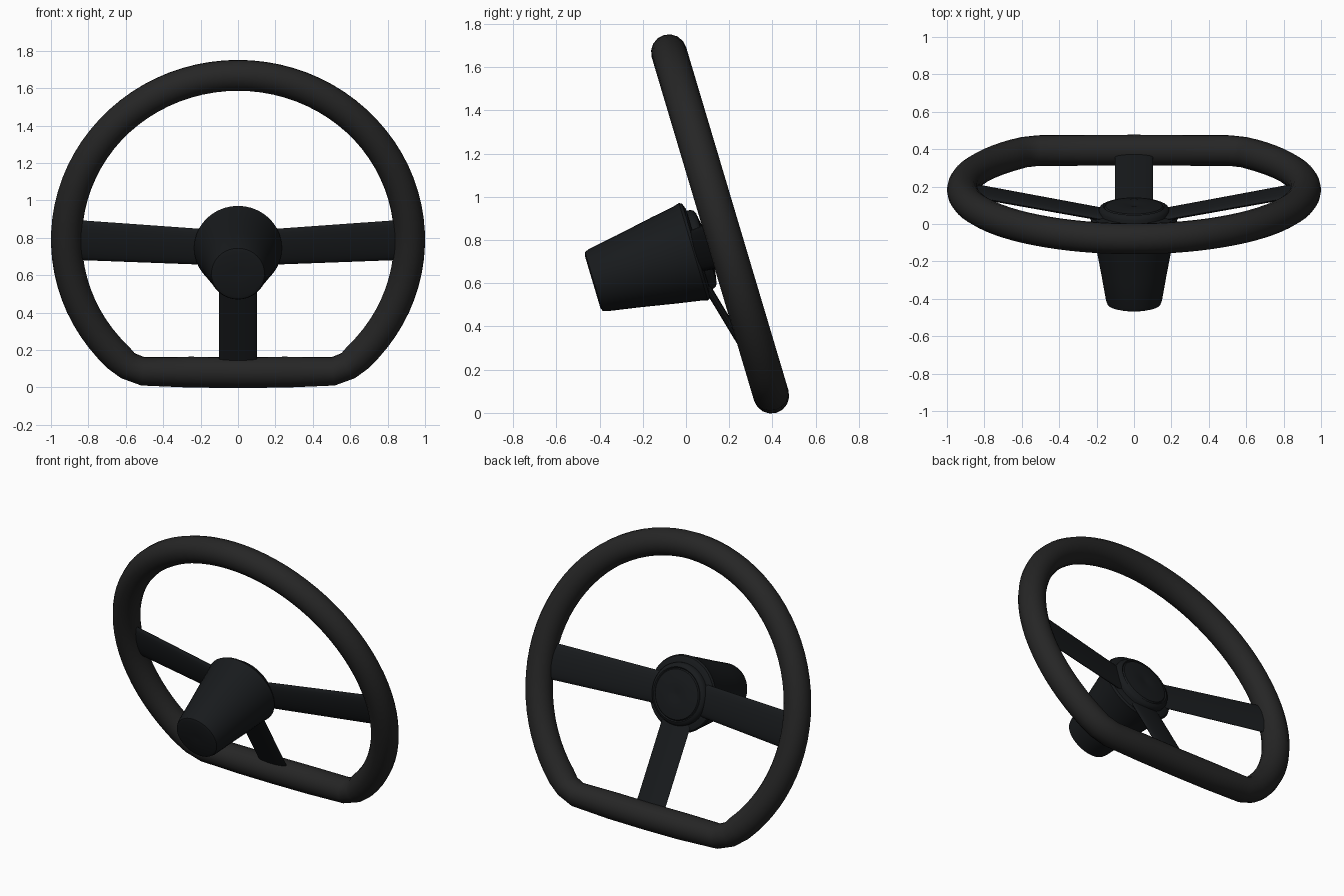
import bpy, bmesh, math
from mathutils import Vector, Matrix

if "Cube" in bpy.data.objects:
    bpy.data.objects.remove(bpy.data.objects["Cube"])

# Wheel frame: local x = right, local y = up in the wheel plane, local z = towards the column
FRAME = Matrix.Translation((0, 0.183, 0.79)) @ Matrix.Rotation(math.radians(106.6), 4, 'X')


def material(name, color):
    m = bpy.data.materials.new(name)
    m.diffuse_color = color
    m.use_nodes = True
    m.node_tree.nodes["Principled BSDF"].inputs["Base Color"].default_value = m.diffuse_color
    return m


GRIP = material("grip", (0.019, 0.019, 0.019, 1))
TRIM = material("trim", (0.009, 0.0105, 0.012, 1))


def loft(name, rings, mat, closed=False, angle=40):
    """Skin a list of equal-length point rings."""
    bm = bmesh.new()
    loops = [[bm.verts.new(p) for p in r] for r in rings]
    n = len(rings[0])
    pairs = list(zip(loops, loops[1:])) + ([(loops[-1], loops[0])] if closed else [])
    for a, b in pairs:
        for i in range(n):
            j = (i + 1) % n
            bm.faces.new((a[i], a[j], b[j], b[i]))
    if not closed:
        bm.faces.new(loops[0])
        bm.faces.new(loops[-1])
    bmesh.ops.recalc_face_normals(bm, faces=bm.faces)
    me = bpy.data.meshes.new(name)
    bm.to_mesh(me)
    bm.free()
    ob = bpy.data.objects.new(name, me)
    bpy.context.collection.objects.link(ob)
    ob.matrix_world = FRAME
    me.materials.append(mat)
    bpy.ops.object.select_all(action='DESELECT')
    ob.select_set(True)
    bpy.context.view_layer.objects.active = ob
    bpy.ops.object.shade_smooth_by_angle(angle=math.radians(angle))
    return ob


def ellipse(center, a, b, n):
    """Ring around center spanned by the half-axis vectors a and b."""
    c = Vector(center)
    return [c + a * math.cos(t) + b * math.sin(t)
            for t in (2 * math.pi * i / n for i in range(n))]


# Rim: round tube along a circle with a flattened bottom
R, TUBE, Z = 0.917, 0.083, Vector((0, 0, 1))
path = []
for i in range(65):
    t = math.radians(-50 + 280 * i / 64)
    path.append(Vector((R * math.cos(t), R * math.sin(t), 0)))
path += [Vector((x, y, 0)) for x, y in
         ((-0.51, -0.734), (-0.25, -0.739), (0, -0.741), (0.25, -0.739), (0.51, -0.734))]
rings = []
for i, p in enumerate(path):
    tangent = (path[(i + 1) % len(path)] - path[i - 1]).normalized()
    near_corner = p.y < -0.68 and abs(p.x) > 0.4
    r = 0.076 if near_corner else TUBE
    rings.append(ellipse(p, tangent.cross(Z) * r, Z * TUBE, 16))
loft("rim", rings, GRIP, closed=True, angle=60)


# Hub parts: revolved profiles of (radius, depth)
def revolve(name, profile):
    loft(name, [ellipse((0, 0, d), Vector((r, 0, 0)), Vector((0, r, 0)), 40)
                for r, d in profile], TRIM)


revolve("column_boss", [(0.02, 0.638), (0.125, 0.642), (0.142, 0.636), (0.15, 0.615),
                        (0.175, 0.47), (0.207, 0.30), (0.228, 0.18), (0.235, 0.155),
                        (0.228, 0.142), (0.2, 0.132), (0.02, 0.132)])
revolve("centre_cap", [(0.02, 0.15), (0.19, 0.15), (0.19, 0.115), (0.182, 0.1),
                       (0.165, 0.092), (0.158, 0.097), (0.152, 0.09), (0.1, 0.082),
                       (0.04, 0.08), (0.015, 0.084)])


# Spokes: thin blades from the hub out to the rim
def spoke(name, start, end, across, w0, w1, thick):
    s, e = Vector(start), Vector(end)
    across = Vector(across)
    up = (e - s).normalized().cross(across)
    rings = []
    for k in range(5):
        f = k / 4
        rings.append(ellipse(s.lerp(e, f), across * (w0 + (w1 - w0) * f), up * thick, 20))
    loft(name, rings, TRIM, angle=50)


for side, label in ((-1, "left"), (1, "right")):
    spoke(label + "_spoke", (0.1 * side, 0, 0.15), (0.89 * side, 0, 0.0),
          (0, 1, 0), 0.098, 0.112, 0.022)
spoke("bottom_spoke", (0, -0.12, 0.155), (0, -0.72, 0.0), (1, 0, 0), 0.102, 0.102, 0.017)
